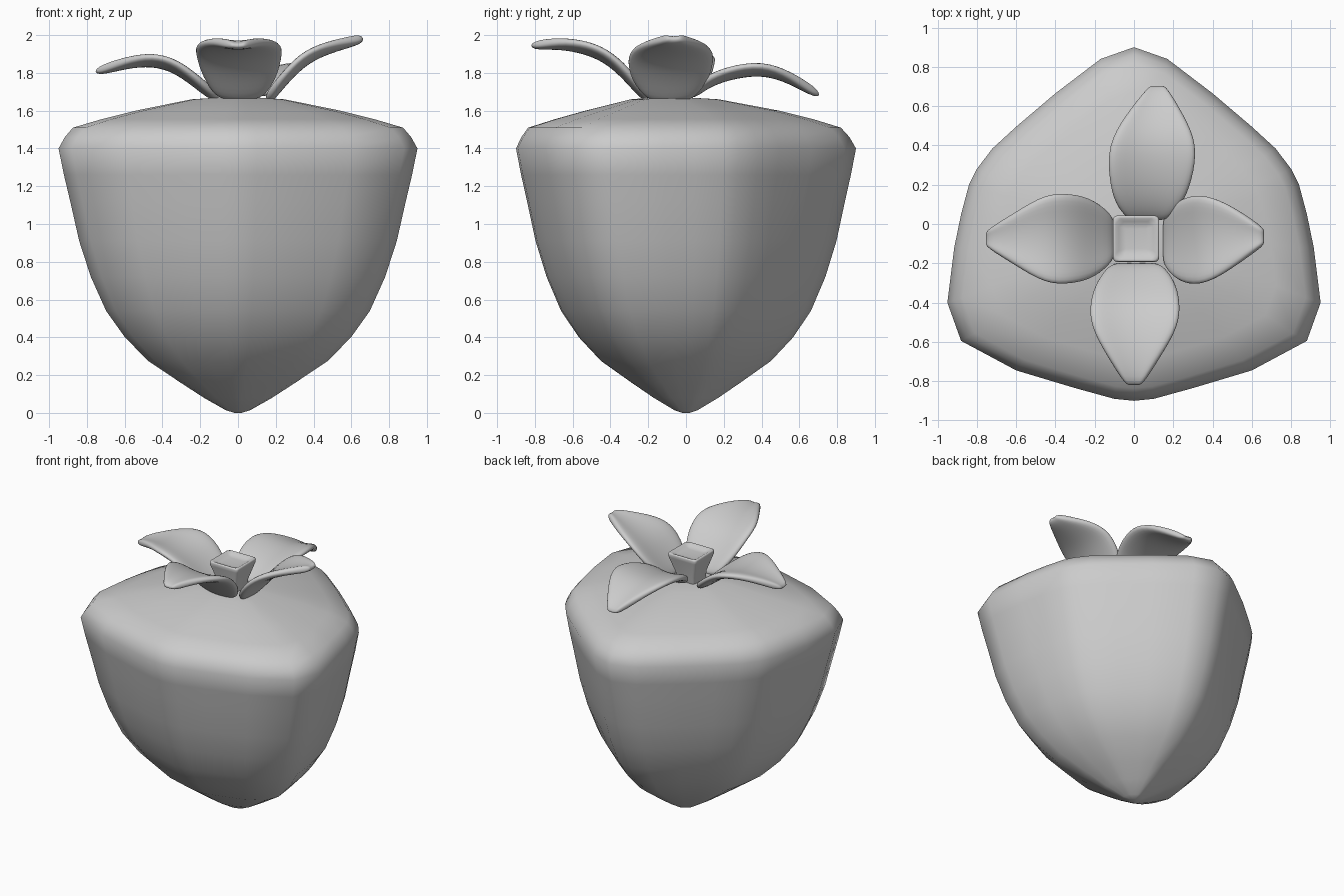
import bpy
from mathutils import Vector

if "Cube" in bpy.data.objects:
    bpy.data.objects.remove(bpy.data.objects["Cube"])


def add_mesh(name, verts, faces):
    mesh = bpy.data.meshes.new(name)
    mesh.from_pydata(verts, [], faces)
    mesh.update()
    obj = bpy.data.objects.new(name, mesh)
    bpy.context.collection.objects.link(obj)
    for p in mesh.polygons:
        p.use_smooth = True
    return obj


def loft(name, rings):
    n = len(rings[0])
    verts = [v for r in rings for v in r]
    faces = [(k * n + i, k * n + (i + 1) % n, (k + 1) * n + (i + 1) % n, (k + 1) * n + i)
             for k in range(len(rings) - 1) for i in range(n)]
    faces.append(tuple(reversed(range(n))))
    faces.append(tuple(range(len(verts) - n, len(verts))))
    return add_mesh(name, verts, faces)


# Fruit body: rounded triangular outline, scaled up a tapering profile
half = [(0, -.9), (.1, -.89), (.3, -.835), (.6, -.745), (.88, -.595), (.95, -.4),
        (.915, -.12), (.88, .05), (.84, .2), (.8, .28), (.72, .385), (.6, .495),
        (.4, .665), (.17, .84), (0, .9)]
outline = half + [(-x, y) for x, y in reversed(half[1:-1])]
# scale, height, y shift
profile = [(.02, 0, 0), (.07, .015, 0), (.19, .08, 0), (.32, .16, 0), (.5, .275, 0),
           (.63, .4, 0), (.735, .54, 0), (.82, .72, 0), (.885, .91, 0),
           (.935, 1.12, 0), (.97, 1.26, 0), (1, 1.4, 0), (.965, 1.46, -.003),
           (.92, 1.51, -.008), (.76, 1.555, -.01), (.57, 1.6, -.02),
           (.26, 1.66, -.06), (.1, 1.67, -.08)]
loft("fruit_body", [[(x * s, y * s + dy, z) for x, y in outline] for s, z, dy in profile])


# Leaves: sections of (distance out, side centre, half width, height), cupped edges
def leaf(name, origin, out, side, sections, cup=.04):
    cols = [-1, -.5, 0, .5, 1]
    out, side, origin = Vector(out), Vector(side), Vector(origin)
    verts = []
    for d, c, w, z in sections:
        for t in cols:
            bend = cup * (t * t - .4) * w / .23
            verts.append(origin + out * d + side * (c + w * t) + Vector((0, 0, z + bend)))
    n = len(cols)
    faces = [(k * n + i, k * n + i + 1, (k + 1) * n + i + 1, (k + 1) * n + i)
             for k in range(len(sections) - 1) for i in range(n - 1)]
    obj = add_mesh(name, verts, faces)
    solid = obj.modifiers.new("thickness", 'SOLIDIFY')
    solid.thickness = .05
    solid.offset = 0
    sub = obj.modifiers.new("smooth", 'SUBSURF')
    sub.levels = sub.render_levels = 2
    return obj


X, Y = (1, 0, 0), (0, 1, 0)
leaf("right_leaf", (0, 0, 0), X, Y,
     [(.15, -.085, .12, 1.65), (.22, -.085, .215, 1.745), (.34, -.08, .24, 1.875),
      (.46, -.07, .185, 1.93), (.57, -.065, .11, 1.96), (.665, -.065, .04, 1.985)])
leaf("left_leaf", (0, 0, 0), (-1, 0, 0), Y,
     [(.1, -.075, .11, 1.66), (.2, -.075, .205, 1.74), (.32, -.075, .235, 1.835),
      (.45, -.075, .235, 1.875), (.6, -.075, .14, 1.855), (.76, -.075, .04, 1.805)])
leaf("front_leaf", (0, 0, 0), (0, -1, 0), X,
     [(.2, .01, .13, 1.66), (.29, .01, .205, 1.77), (.4, .005, .235, 1.88),
      (.52, .003, .23, 1.935), (.67, 0, .14, 1.96), (.825, 0, .04, 1.945)])
leaf("back_leaf", (0, 0, 0), Y, X,
     [(.02, .07, .1, 1.68), (.1, .075, .175, 1.75), (.22, .085, .215, 1.8),
      (.4, .095, .235, 1.83), (.55, .105, .155, 1.78), (.71, .12, .04, 1.68)])


# Stem: square stub that flares upward to a slightly dished top
def square(r, z):
    return [(.01 + sx * r, -.075 + sy * r, z)
            for sx, sy in ((-1, -1), (1, -1), (1, 1), (-1, 1))]


stem = loft("stem", [square(.075, 1.62), square(.08, 1.72), square(.115, 1.84),
                     square(.12, 1.88), square(.07, 1.85)])
bevel = stem.modifiers.new("rounding", 'BEVEL')
bevel.width = .02
bevel.segments = 3
